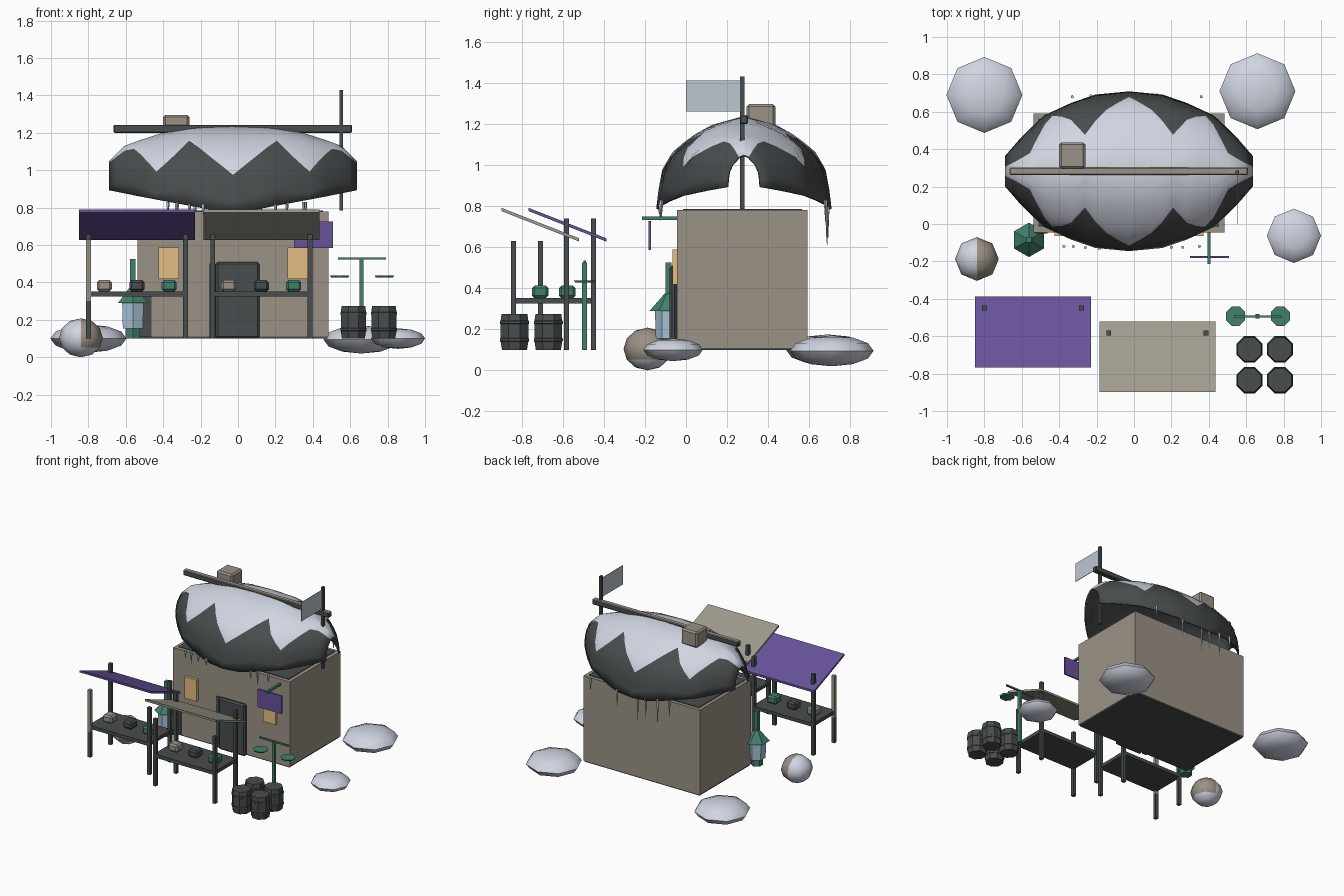
import bpy, bmesh, math
from mathutils import Vector

if "Cube" in bpy.data.objects:
    bpy.data.objects.remove(bpy.data.objects["Cube"])


def colour(name, r, g, b):
    m = bpy.data.materials.new(name)
    m.diffuse_color = [((c / 255 + 0.055) / 1.055) ** 2.4 for c in (r, g, b)] + [1]
    m.use_nodes = True
    m.node_tree.nodes["Principled BSDF"].inputs["Base Color"].default_value = m.diffuse_color
    return m


STONE = colour("warm_stone", 155, 146, 134)
KHAKI = colour("khaki_cloth", 160, 156, 142)
SNOW = colour("snow", 208, 213, 225)
DARK = colour("dark_slate", 72, 77, 77)
PURPLE = colour("purple_cloth", 104, 82, 154)
GREEN = colour("green_copper", 66, 128, 108)
BLUE = colour("pale_blue_glass", 165, 195, 215)
AMBER = colour("amber_window", 228, 190, 128)
FLAG = colour("pale_flag", 188, 198, 208)


def finish(name, bm, *mats, smooth=None, bevel=0):
    me = bpy.data.meshes.new(name)
    bmesh.ops.recalc_face_normals(bm, faces=bm.faces)
    bm.to_mesh(me)
    bm.free()
    ob = bpy.data.objects.new(name, me)
    bpy.context.collection.objects.link(ob)
    for m in mats:
        me.materials.append(m)
    if bevel:
        b = ob.modifiers.new("bevel", 'BEVEL')
        b.width, b.segments = bevel, 1
    if smooth:
        bpy.ops.object.select_all(action='DESELECT')
        ob.select_set(True)
        bpy.context.view_layer.objects.active = ob
        bpy.ops.object.shade_smooth_by_angle(angle=math.radians(smooth))
    return ob


def box(name, x, y, z, *mats, bevel=0, rule=None):
    """Box from (min, max) ranges; rule picks the material of a face."""
    bm = bmesh.new()
    bmesh.ops.create_cube(bm, size=1)
    for v in bm.verts:
        v.co = [r[0] + (r[1] - r[0]) * (c + 0.5) for r, c in zip((x, y, z), v.co)]
    bmesh.ops.recalc_face_normals(bm, faces=bm.faces)
    if rule:
        for f in bm.faces:
            f.material_index = rule(f)
    return finish(name, bm, *mats, bevel=bevel)


def lathe(name, x, y, profile, sides, mat, turn=0, smooth=None):
    """Closed turned shape from (radius, height) points."""
    bm = bmesh.new()
    rings = []
    for r, z in profile:
        rings.append([bm.verts.new((x + r * math.cos(turn + i * math.tau / sides),
                                    y + r * math.sin(turn + i * math.tau / sides), z))
                      for i in range(sides)])
    for a, b in zip(rings, rings[1:]):
        for i in range(sides):
            j = (i + 1) % sides
            bm.faces.new((a[i], a[j], b[j], b[i]))
    bm.faces.new(rings[0][::-1])
    bm.faces.new(rings[-1])
    return finish(name, bm, mat, smooth=smooth)


def lerp(table, x):
    for (a, p), (b, q) in zip(table, table[1:]):
        if x <= b:
            return p + (q - p) * max(0, x - a) / (b - a)
    return table[-1][1]


# House body with floor, top plate, door and windows
box("house_walls", (-.537, .485), (-.045, .592), (.11, .78), STONE)
box("house_floor", (-.53, .478), (-.04, .587), (.1, .11), DARK)
box("house_top", (-.51, .455), (-.015, .565), (.78, .785), DARK)
box("door", (-.12, .115), (-.08, -.045), (.1, .51), DARK, bevel=.012)
box("door_side_stone", (-.155, -.12), (-.052, -.045), (.1, .5), DARK)
box("wall_stain", (-.535, -.462), (-.052, -.045), (.11, .33), DARK)
for wx in (-.37, .318):
    box("window", (wx - .054, wx + .054), (-.065, -.045), (.418, .588), AMBER)

# Domed hull roof, snow above a zigzag line
CX, CY, HALF = -.027, .282, .662
WIDTH = [(0, .427), (.18, .41), (.31, .365), (.45, .3), (.56, .2), (HALF, .082)]
LOW = [(0, .785), (.12, .79), (.31, .825), (.5, .86), (HALF, .893)]
HIGH = [(0, 1.238), (.2, 1.23), (.36, 1.205), (.5, 1.16), (.58, 1.13), (HALF, 1.05)]
ZIG = [(0, .42), (.235, .84), (.41, .43), (.53, .88), (HALF, .93)]
SECTION = [(0, 1), (.2, .975), (.43, .93), (.62, .81), (.76, .63), (.87, .45), (.94, .28), (1, 0)]
bm = bmesh.new()
stations = sorted({s * d for d in (0, .06, .12, .18, .235, .31, .36, .41, .45, .5, .53, .58, .62, HALF)
                   for s in (-1, 1)})
grid = []
for d in stations:
    a = abs(d)
    w, lo, hi, k = (lerp(t, a) for t in (WIDTH, LOW, HIGH, ZIG))
    half = [k * i / 4 for i in range(5)] + [k + (1 - k) * i / 6 for i in range(1, 7)]
    full = [(-1, h) for h in half] + [(1, h) for h in half[-2::-1]]
    grid.append([bm.verts.new((CX + d, CY + s * w * lerp(SECTION, h), lo + (hi - lo) * h))
                 for s, h in full])
rows = len(grid[0])
for a, b in zip(grid, grid[1:]):
    for j in range(rows - 1):
        f = bm.faces.new((a[j], b[j], b[j + 1], a[j + 1]))
        f.material_index = 0 if 4 <= j < rows - 5 else 1
roof = finish("hull_roof", bm, SNOW, DARK, smooth=40)
sol = roof.modifiers.new("thickness", 'SOLIDIFY')
sol.thickness, sol.offset, sol.material_offset, sol.material_offset_rim = .01, -1, 1, 1

# Ridge beam, chimney block, flag pole and flag
box("ridge_beam", (-.665, .61), (.263, .302), (1.2, 1.243), DARK, STONE, bevel=.005,
    rule=lambda f: int(f.normal.z > .5))
box("chimney_block", (-.4, -.26), (.295, .436), (1.17, 1.296), STONE, bevel=.012)
box("flag_pole", (.543, .561), (.262, .285), (.785, 1.43), DARK)
box("flag", (.55, .554), (0, .264), (1.26, 1.41), FLAG)

# Icicles along the eaves
for ix, iy, top, length in ((-.375, -.12, .83, .06), (-.325, -.12, .83, .09), (-.26, -.125, .82, .05),
                            (-.185, -.13, .82, .06), (.2, -.125, .82, .06), (.26, -.125, .82, .09),
                            (.35, -.12, .83, .06), (.36, .68, .83, .1), (.12, .69, .81, .14),
                            (-.06, .69, .81, .2), (-.13, .69, .81, .16), (-.23, .685, .82, .2),
                            (-.33, .68, .83, .12)):
    lathe("icicle", ix, iy, [(.001, top - length), (.009, top - .02), (.009, top)], 5, FLAG)


# Market stalls: sloped awning, four posts, table and goods
def stall(x, y, cloth, first_post):
    bm = bmesh.new()
    ends = [(y - .188, .783), (y + .19, .635)]
    v = [bm.verts.new((x + dx, py, pz + t)) for t in (-.008, .008) for dx in (-.31, .31) for py, pz in ends]
    for q in ((0, 1, 3, 2), (4, 6, 7, 5), (0, 2, 6, 4), (1, 5, 7, 3), (0, 4, 5, 1), (2, 3, 7, 6)):
        bm.faces.new([v[i] for i in q])
    finish("awning", bm, cloth)
    for px in (-.26, .26):
        for py, top in ((-.13, .63), (.128, .74)):
            xr = (x + px - .013, x + px + .013)
            yr = (y + py - .013, y + py + .013)
            box("stall_post_foot", xr, yr, (.1, .3), DARK)
            box("stall_post", xr, yr, (.3, top), first_post if px < 0 and py < 0 else DARK)
    box("stall_table", (x - .265, x + .265), (y - .14, y + .14), (.325, .352), DARK)
    for dx, m in ((-.175, STONE), (0, DARK), (.172, GREEN)):
        box("goods", (x + dx - .04, x + dx + .04), (y - .04, y + .04), (.352, .412), m, bevel=.012)


stall(-.54, -.578, PURPLE, STONE)
stall(.125, -.71, KHAKI, DARK)

# Hanging sign on its bracket
box("sign_bracket", (.393, .41), (-.215, -.045), (.733, .75), GREEN)
box("sign_board", (.3, .508), (-.182, -.17), (.585, .727), PURPLE)

# Balance scale
box("scale_post", (.65, .672), (-.506, -.482), (.1, .525), GREEN)
box("scale_beam", (.535, .79), (-.5, -.488), (.522, .534), GREEN)
for px in (.543, .783):
    lathe("scale_pan", px, -.493, [(.05, .427), (.056, .437)], 8, GREEN, math.pi / 8)

# Barrels
for bx in (.617, .78):
    for by in (-.67, -.835):
        lathe("barrel", bx, by, [(.066, .1), (.073, .14), (.076, .142), (.076, .155), (.073, .157),
                                 (.073, .225), (.076, .227), (.076, .24), (.073, .242), (.068, .275)],
              8, DARK, math.pi / 8, smooth=30)

# Lantern
T = math.pi / 6
lathe("lantern_base", -.562, -.085, [(.045, .1), (.045, .155)], 6, GREEN, T)
lathe("lantern_glass", -.562, -.085, [(.062, .155), (.066, .29)], 6, BLUE, T)
lathe("lantern_cap", -.562, -.085, [(.092, .29), (.018, .375)], 6, GREEN, T)
box("lantern_pole", (-.577, -.547), (-.1, -.07), (.37, .525), GREEN)


# Snow mounds and a half-bare boulder
def mound(name, x, y, z, r, h, bare=False):
    bm = bmesh.new()
    bmesh.ops.create_uvsphere(bm, u_segments=8, v_segments=6, radius=1)
    for v in bm.verts:
        v.co = Vector((x + v.co.x * r, y + v.co.y * r, z + v.co.z * h))
    if bare:
        for f in bm.faces:
            c = f.calc_center_median()
            f.material_index = int(c.x > x and c.z > z - h * .4)
    finish(name, bm, SNOW, STONE, smooth=60)


mound("snow_mound", -.8, .69, .1, .203, .075)
mound("snow_mound", .66, .71, .095, .203, .075)
mound("snow_mound", .855, -.063, .1, .145, .055)
mound("boulder", -.84, -.187, .104, .117, .104, True)
